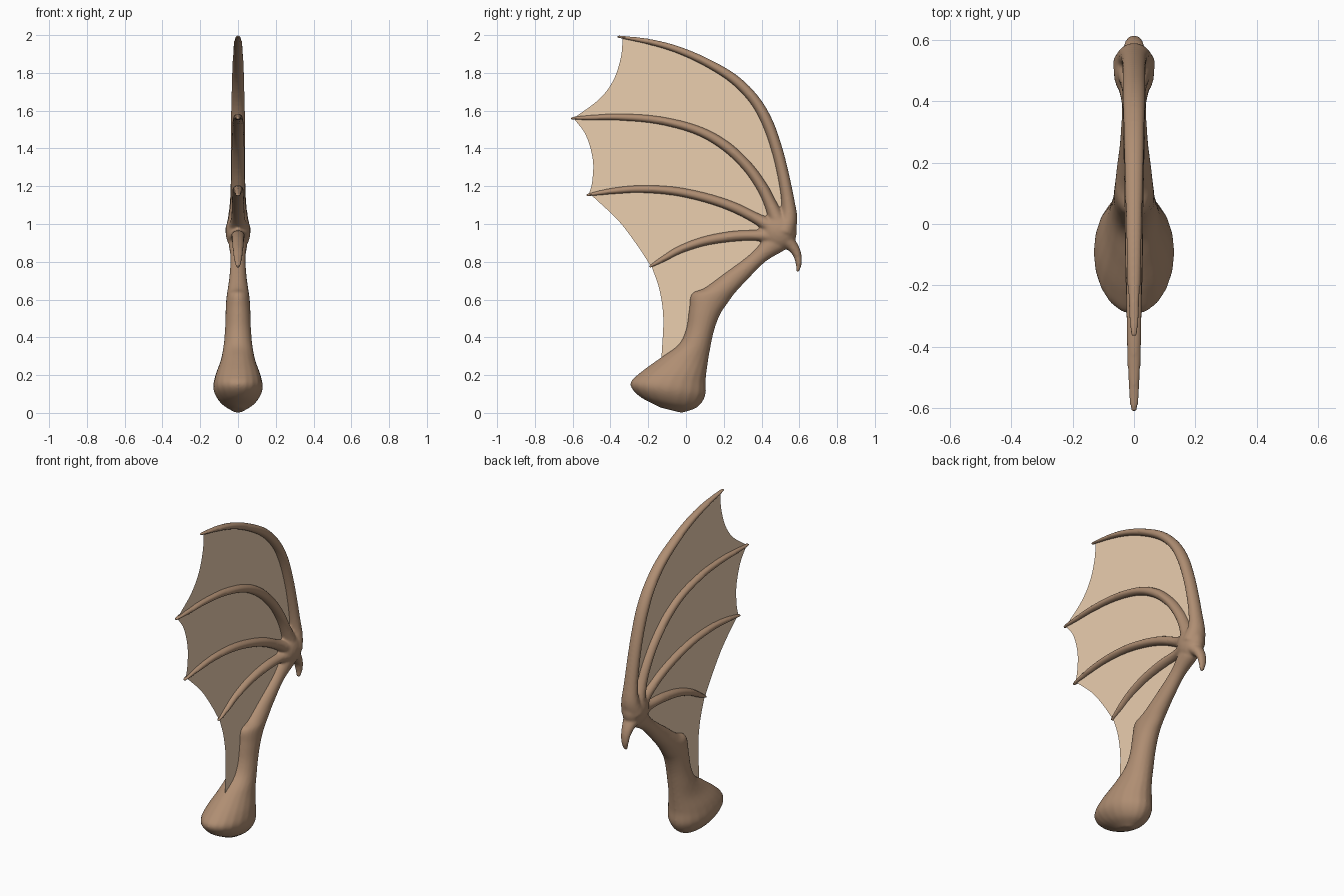
import bpy, bmesh, math
from mathutils import Vector

if "Cube" in bpy.data.objects:
    bpy.data.objects.remove(bpy.data.objects["Cube"])


def material(name, rgb):
    m = bpy.data.materials.new(name)
    m.diffuse_color = (*rgb, 1)
    m.use_nodes = True
    m.node_tree.nodes["Principled BSDF"].inputs["Base Color"].default_value = m.diffuse_color
    return m


def spline(pts, n=5):
    """Catmull-Rom through tuples of any length."""
    p = [Vector(q) for q in pts]
    p = [2 * p[0] - p[1]] + p + [2 * p[-1] - p[-2]]
    out = []
    for i in range(1, len(p) - 2):
        a, b, c, d = p[i - 1:i + 3]
        for k in range(n):
            t = k / n
            out.append(0.5 * (2 * b + (c - a) * t + (2 * a - 5 * b + 4 * c - d) * t ** 2
                              + (3 * b - a - 3 * c + d) * t ** 3))
    return out + [p[-2]]


def loft(bm, stations, sides=20):
    """Elliptical rings; station = left y, z, right y, z, half thickness in x."""
    rings = []
    for ly, lz, ry, rz, rx in stations:
        ring = []
        for k in range(sides):
            a = 2 * math.pi * k / sides
            c, s = math.cos(a), math.sin(a)
            ring.append(bm.verts.new((rx * s, (ly + ry) / 2 + c * (ry - ly) / 2,
                                      (lz + rz) / 2 + c * (rz - lz) / 2)))
        rings.append(ring)
    for r0, r1 in zip(rings, rings[1:]):
        for k in range(sides):
            j = (k + 1) % sides
            bm.faces.new((r0[k], r0[j], r1[j], r1[k]))
    bm.faces.new(rings[0][::-1])
    bm.faces.new(rings[-1])


def tube(bm, path):
    """Tapered finger along y, z, radius points."""
    p = spline(path)
    st = []
    for i, (y, z, r) in enumerate(p):
        t = p[min(i + 1, len(p) - 1)] - p[max(i - 1, 0)]
        n = Vector((t[1], -t[0])).normalized() * r
        st.append((y - n[0], z - n[1], y + n[0], z + n[1], r * 1.1 + 0.005))
    loft(bm, st)


# Arm outline as left/right pairs
arm = [(-0.14, 0.03, -0.02, 0.0, 0.03), (-0.25, 0.09, 0.06, 0.03, 0.095),
       (-0.295, 0.155, 0.102, 0.09, 0.13), (-0.24, 0.215, 0.104, 0.17, 0.122),
       (-0.13, 0.295, 0.115, 0.26, 0.092), (-0.04, 0.36, 0.13, 0.35, 0.077),
       (0.0, 0.44, 0.15, 0.44, 0.069), (0.017, 0.55, 0.18, 0.52, 0.066),
       (0.03, 0.63, 0.22, 0.58, 0.062), (0.1, 0.662, 0.26, 0.635, 0.056),
       (0.2, 0.735, 0.325, 0.705, 0.046), (0.34, 0.84, 0.42, 0.80, 0.04),
       (0.42, 0.93, 0.52, 0.86, 0.05)]

fingers = [
    [(0.52, 0.96, 0.06), (0.545, 1.03, 0.045), (0.54, 1.12, 0.035), (0.515, 1.26, 0.031),
     (0.48, 1.4, 0.03), (0.43, 1.54, 0.03), (0.36, 1.66, 0.028), (0.25, 1.77, 0.026),
     (0.1, 1.86, 0.022), (-0.05, 1.925, 0.019), (-0.2, 1.966, 0.015), (-0.365, 1.993, 0.007)],
    [(0.5, 0.98, 0.05), (0.45, 1.1, 0.034), (0.4, 1.2, 0.03), (0.32, 1.31, 0.028),
     (0.2, 1.42, 0.027), (0.05, 1.5, 0.024), (-0.15, 1.55, 0.021), (-0.35, 1.566, 0.018),
     (-0.5, 1.563, 0.014), (-0.612, 1.56, 0.007)],
    [(0.48, 0.97, 0.05), (0.38, 1.025, 0.03), (0.25, 1.09, 0.027), (0.1, 1.14, 0.025),
     (-0.07, 1.175, 0.023), (-0.25, 1.185, 0.02), (-0.4, 1.173, 0.016), (-0.53, 1.152, 0.007)],
    [(0.47, 0.935, 0.05), (0.38, 0.94, 0.03), (0.25, 0.935, 0.028), (0.1, 0.91, 0.025),
     (-0.03, 0.865, 0.021), (-0.12, 0.815, 0.016), (-0.195, 0.772, 0.007)]]
claw = [(0.51, 0.93, 0.05), (0.56, 0.885, 0.032), (0.588, 0.84, 0.023),
        (0.597, 0.79, 0.016), (0.59, 0.745, 0.007)]

# Bones: arm, wrist, fingers and claw fused into one skin
bm = bmesh.new()
loft(bm, spline(arm))
for path in fingers + [claw]:
    tube(bm, path)
wrist = bmesh.ops.create_uvsphere(bm, u_segments=24, v_segments=16, radius=1)["verts"]
for v in wrist:
    v.co = (v.co.x * 0.066, 0.495 + v.co.y * 0.092, 0.96 + v.co.z * 0.1)
bmesh.ops.recalc_face_normals(bm, faces=bm.faces)
me = bpy.data.meshes.new("wing_bones")
bm.to_mesh(me)
bm.free()
bones = bpy.data.objects.new("wing_bones", me)
bpy.context.collection.objects.link(bones)
me.materials.append(material("brown_skin", (0.43, 0.27, 0.17)))
rm = bones.modifiers.new("fuse", "REMESH")
rm.mode = "VOXEL"
rm.voxel_size = 0.007
rm.use_smooth_shade = True
sm = bones.modifiers.new("soften", "SMOOTH")
sm.factor = 0.5
sm.iterations = 8

# Membrane: scalloped sheet between the fingers and the arm
scallops = [
    [(-0.335, 1.985), (-0.345, 1.88), (-0.385, 1.76), (-0.46, 1.66), (-0.595, 1.56)],
    [(-0.595, 1.56), (-0.53, 1.47), (-0.493, 1.34), (-0.497, 1.22), (-0.515, 1.155)],
    [(-0.5, 1.152), (-0.36, 1.02), (-0.26, 0.89), (-0.185, 0.775)],
    [(-0.18, 0.77), (-0.14, 0.65), (-0.12, 0.5), (-0.13, 0.29)]]
outline = [tuple(p[:2]) for p in spline(fingers[0])[:-2]]
for s in scallops:
    outline += [tuple(p) for p in spline(s)]
outline += [((a[0] + a[2]) / 2, (a[1] + a[3]) / 2) for a in arm[5:]]
bm = bmesh.new()
face = bm.faces.new([bm.verts.new((0, y, z)) for y, z in outline])
bm.normal_update()
if face.normal.x < 0:
    face.normal_flip()
bmesh.ops.triangulate(bm, faces=[face])
me = bpy.data.meshes.new("wing_membrane")
bm.to_mesh(me)
bm.free()
membrane = bpy.data.objects.new("wing_membrane", me)
bpy.context.collection.objects.link(membrane)
me.materials.append(material("tan_membrane", (0.83, 0.62, 0.43)))
